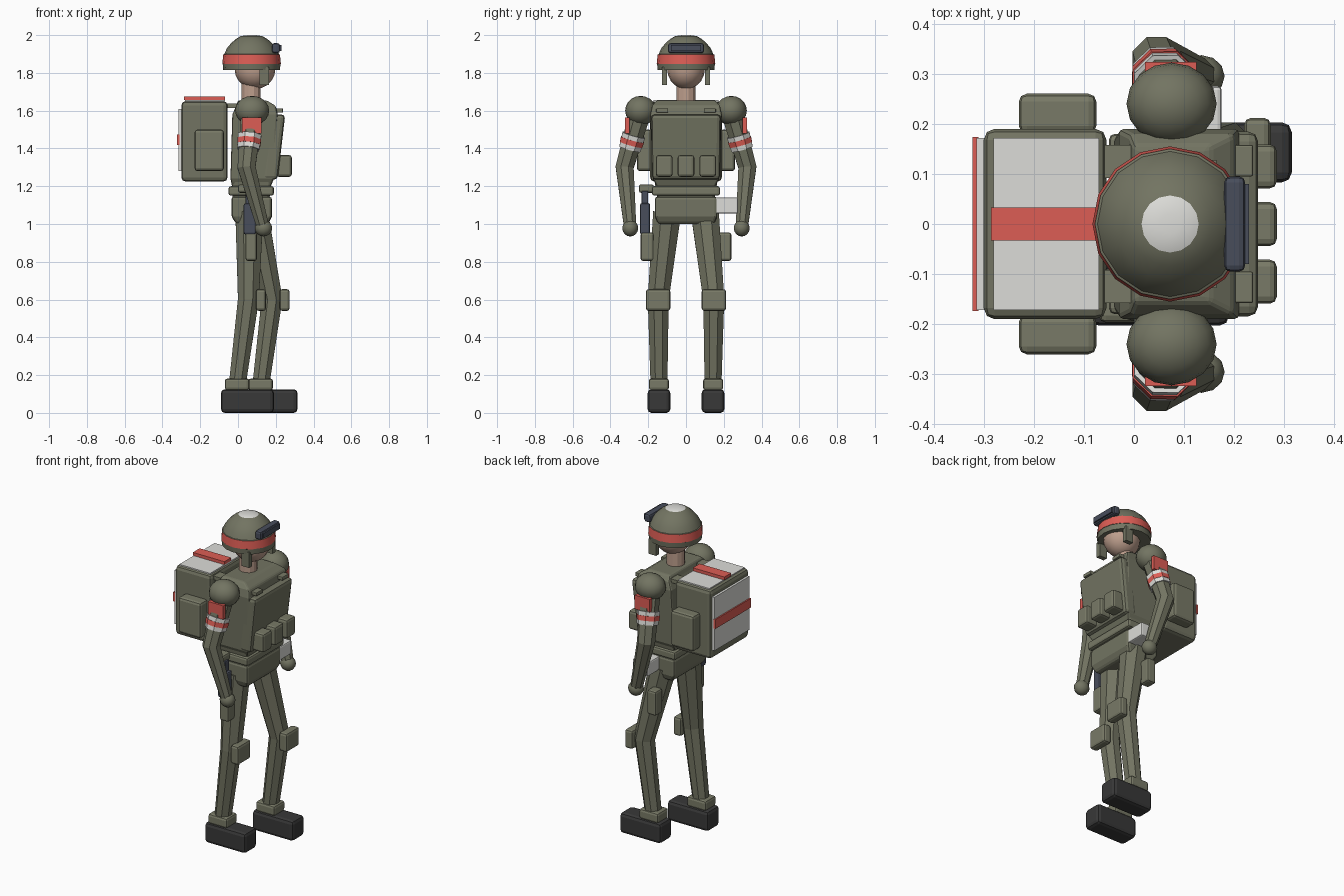
import bpy, bmesh, math
from mathutils import Vector

cube = bpy.data.objects.get("Cube")
if cube:
    bpy.data.objects.remove(cube, do_unlink=True)


def material(name, color):
    m = bpy.data.materials.new(name)
    m.use_nodes = True
    m.diffuse_color = (*color, 1)
    bsdf = m.node_tree.nodes["Principled BSDF"]
    bsdf.inputs["Base Color"].default_value = (*color, 1)
    bsdf.inputs["Roughness"].default_value = 0.8
    return m


OLIVE = material("olive cloth", (0.17, 0.175, 0.122))
GEAR = material("olive gear", (0.19, 0.195, 0.135))
RED = material("signal red", (0.72, 0.11, 0.09))
WHITE = material("white panel", (0.72, 0.72, 0.69))
BLACK = material("boot black", (0.04, 0.04, 0.04))
NAVY = material("dark blue grey", (0.065, 0.075, 0.105))
SKIN = material("skin", (0.52, 0.35, 0.27))


def finish(name, bm, mats, bevel=0):
    bmesh.ops.recalc_face_normals(bm, faces=bm.faces)
    mesh = bpy.data.meshes.new(name)
    bm.to_mesh(mesh)
    bm.free()
    for m in mats:
        mesh.materials.append(m)
    ob = bpy.data.objects.new(name, mesh)
    bpy.context.collection.objects.link(ob)
    if bevel:
        mod = ob.modifiers.new("Bevel", 'BEVEL')
        mod.width = bevel
        mod.segments = 2
        mod.limit_method = 'ANGLE'
    return ob


def skin_rings(bm, rings):
    """Bridge a stack of equal vertex rings and cap both ends."""
    rings = [[bm.verts.new(p) for p in ring] for ring in rings]
    n = len(rings[0])
    for a, b in zip(rings, rings[1:]):
        for i in range(n):
            j = (i + 1) % n
            bm.faces.new((a[i], a[j], b[j], b[i]))
    bm.faces.new(rings[0])
    bm.faces.new(rings[-1])


def loft(name, rings, mat, bevel=0.015):
    """Rectangular sections given as (z, back x, front x, low y, high y)."""
    bm = bmesh.new()
    skin_rings(bm, [[(a, c, z), (b, c, z), (b, d, z), (a, d, z)]
                    for z, a, b, c, d in rings])
    return finish(name, bm, [mat], bevel)


def box(name, x, y, z, mat, bevel=0.0):
    y = sorted(y)
    return loft(name, [(h, *x, *y) for h in z], mat, bevel)


def limb(name, points, mat, sides=8):
    """Tube through points of (position, radius), rings square to the path."""
    bm = bmesh.new()
    pos = [Vector(p) for p, r in points]
    rings = []
    for i, (p, r) in enumerate(points):
        way = pos[min(i + 1, len(pos) - 1)] - pos[max(i - 1, 0)]
        turn = Vector((0, 0, -1)).rotation_difference(way.normalized())
        rings.append([pos[i] + turn @ Vector((r * math.cos(a), r * math.sin(a), 0))
                      for a in ((k + 0.5) * math.tau / sides for k in range(sides))])
    skin_rings(bm, rings)
    return finish(name, bm, [mat])


def smooth(ob):
    bpy.ops.object.select_all(action='DESELECT')
    ob.select_set(True)
    bpy.context.view_layer.objects.active = ob
    bpy.ops.object.shade_smooth_by_angle(angle=math.radians(35))


def ball(name, center, size, mat, sides=16):
    bm = bmesh.new()
    bmesh.ops.create_uvsphere(bm, u_segments=sides, v_segments=sides // 2 + 2, radius=1)
    bmesh.ops.scale(bm, vec=size, verts=bm.verts)
    bmesh.ops.translate(bm, vec=center, verts=bm.verts)
    smooth(finish(name, bm, [mat]))


# Helmet: domed shell with a red band and white crown
bm = bmesh.new()
profile = [(0.15, 1.815), (0.153, 1.847), (0.155, 1.848), (0.15, 1.897), (0.145, 1.899),
           (0.131, 1.93), (0.108, 1.958), (0.084, 1.979), (0.057, 1.995), (0.02, 2.0)]
skin_rings(bm, [[(0.072 + r * math.cos(k * math.tau / 16), r * math.sin(k * math.tau / 16), z)
                 for k in range(16)] for r, z in profile])
for f in bm.faces:
    h = f.calc_center_median().z
    f.material_index = 1 if 1.8475 < h < 1.898 else 2 if h > 1.99 else 0
smooth(finish("helmet", bm, [OLIVE, RED, WHITE]))
box("goggles", (0.18, 0.222), (-0.095, 0.095), (1.905, 1.957), NAVY, 0.012)
box("goggle_lens", (0.21, 0.23), (-0.08, 0.08), (1.915, 1.947), NAVY)

# Head and neck
ball("head", (0.09, 0, 1.822), (0.108, 0.1, 0.108), SKIN)
limb("neck", [((0.07, 0, 1.78), 0.052), ((0.07, 0, 1.62), 0.052)], SKIN, 12)

# Torso, vest and hips
loft("torso", [(1.19, -0.03, 0.17, -0.15, 0.15), (1.24, -0.04, 0.19, -0.175, 0.175),
               (1.58, -0.03, 0.21, -0.19, 0.19), (1.625, -0.01, 0.2, -0.18, 0.18),
               (1.655, 0.0, 0.15, -0.155, 0.155)], OLIVE, 0.01)
loft("vest_front", [(1.235, 0.13, 0.21, -0.18, 0.18),
                    (1.58, 0.16, 0.25, -0.185, 0.185)], OLIVE, 0.02)
loft("abdomen", [(1.12, -0.03, 0.165, -0.15, 0.15), (1.25, -0.03, 0.18, -0.17, 0.17)], OLIVE)
box("belt", (-0.05, 0.19), (-0.18, 0.18), (1.15, 1.2), GEAR, 0.012)
loft("pelvis", [(1.0, -0.01, 0.16, -0.15, 0.15), (1.04, -0.035, 0.18, -0.165, 0.165),
                (1.145, -0.035, 0.18, -0.165, 0.165)], OLIVE)
for name, y in (("right", -0.115), ("middle", 0), ("left", 0.115)):
    box(f"vest_pouch_{name}", (0.2, 0.285), (y - 0.044, y + 0.044), (1.25, 1.365), GEAR, 0.014)

# Backpack with marked panels
box("backpack", (-0.3, -0.055), (-0.19, 0.19), (1.225, 1.65), OLIVE, 0.022)
box("backpack_top_panel", (-0.28, -0.07), (-0.172, 0.172), (1.647, 1.656), WHITE)
box("backpack_top_stripe", (-0.285, -0.07), (-0.033, 0.033), (1.656, 1.675), RED)
box("backpack_back_panel", (-0.314, -0.298), (-0.172, 0.172), (1.28, 1.61), WHITE)
box("backpack_back_stripe", (-0.322, -0.31), (-0.174, 0.174), (1.418, 1.475), RED)

# Hip equipment
box("holster", (0.03, 0.095), (-0.243, -0.19), (0.945, 1.11), NAVY, 0.01)
box("pistol_grip", (0.04, 0.08), (-0.235, -0.2), (1.1, 1.175), NAVY, 0.006)
box("hip_pouch", (0.0, 0.07), (-0.25, -0.17), (1.165, 1.21), GEAR, 0.012)
box("medical_box", (0.07, 0.175), (0.15, 0.275), (1.055, 1.14), WHITE, 0.008)

# Paired parts: the left leg steps forward
for side, s, step in (("right", -1, 0), ("left", 1, 0.125)):
    box(f"chin_strap_{side}", (0.115, 0.165), (s * 0.1, s * 0.128), (1.735, 1.83), OLIVE)
    loft(f"shoulder_strap_{side}", [(1.615, -0.08, 0.2, s * 0.125 - 0.033, s * 0.125 + 0.033),
                                    (1.638, -0.08, 0.13, s * 0.125 - 0.033, s * 0.125 + 0.033)],
         GEAR, 0)
    box(f"strap_buckle_{side}", (0.18, 0.238), (s * 0.095, s * 0.158), (1.59, 1.612), GEAR, 0.004)
    box(f"backpack_pouch_{side}", (-0.23, -0.075), (s * 0.18, s * 0.26),
        (1.28, 1.5), GEAR, 0.016)

    # Arm with marking bands
    shoulder, elbow = Vector((0.075, s * 0.24, 1.6)), Vector((0.045, s * 0.325, 1.3))
    wrist = Vector((0.128, s * 0.297, 1.0))
    ball(f"shoulder_{side}", shoulder, (0.09, 0.082, 0.078), OLIVE)
    limb(f"arm_{side}", [(shoulder, 0.062), (elbow, 0.052), (wrist, 0.036)], OLIVE)
    ball(f"hand_{side}", (0.135, s * 0.295, 0.978), (0.046, 0.042, 0.044), OLIVE, 12)
    for name, top, low, r, mat in (("upper_white", 0.43, 0.51, 0.067, WHITE),
                                   ("red", 0.51, 0.6, 0.068, RED),
                                   ("lower_white", 0.6, 0.68, 0.064, WHITE)):
        limb(f"arm_band_{name}_{side}", [(shoulder.lerp(elbow, top), r),
                                         (shoulder.lerp(elbow, low), r - 0.002)], mat)
    box(f"arm_patch_{side}", (0.022, 0.125), (s * 0.3, s * 0.323), (1.48, 1.565), RED)

    # Leg, knee pad, thigh pouch and boot
    knee = Vector((0.055 + step, s * 0.147, 0.6))
    limb(f"leg_{side}", [((0.06 + step * 0.2, s * 0.1, 1.06), 0.08), (knee, 0.06),
                         ((-0.005 + step, s * 0.143, 0.14), 0.048)], OLIVE)
    box(f"knee_pad_{side}", (0.095 + step, 0.148 + step), (s * 0.083, s * 0.212),
        (0.54, 0.655), GEAR, 0.014)
    box(f"thigh_pouch_{side}", (0.04, 0.1), (s * 0.17, s * 0.24), (0.805, 0.955), GEAR, 0.012)
    box(f"boot_cuff_{side}", (-0.07 + step, 0.06 + step), (s * 0.09, s * 0.197),
        (0.12, 0.182), GEAR, 0.014)
    box(f"boot_{side}", (-0.09 + step, 0.19 + step), (s * 0.083, s * 0.203),
        (0, 0.125), BLACK, 0.02)
